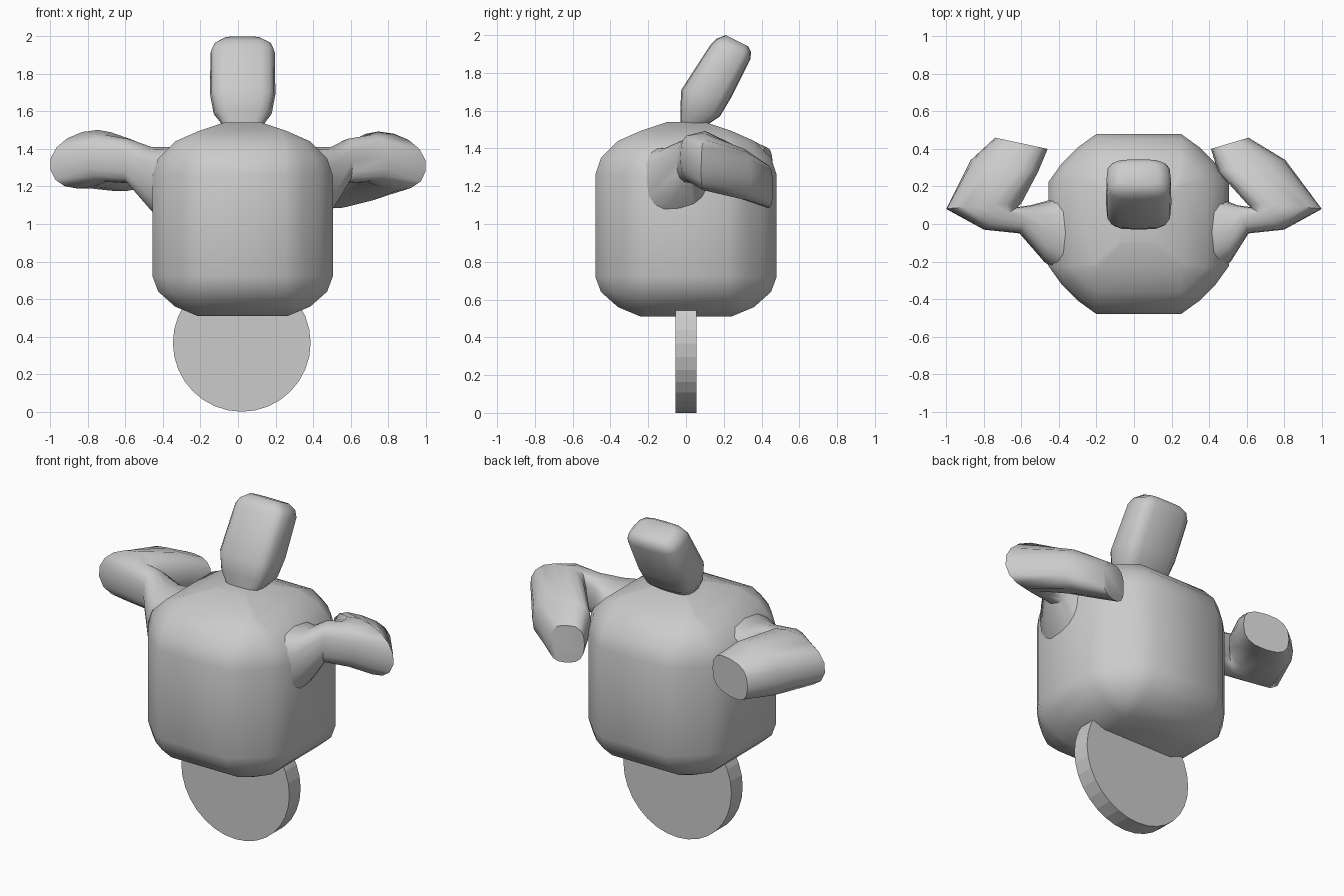
import bpy, bmesh, math
from mathutils import Vector

if "Cube" in bpy.data.objects:
    bpy.data.objects.remove(bpy.data.objects["Cube"])

grey = bpy.data.materials.new("plain grey")
grey.use_nodes = True
grey.diffuse_color = (0.6, 0.6, 0.6, 1)
grey.node_tree.nodes["Principled BSDF"].inputs["Base Color"].default_value = (0.6, 0.6, 0.6, 1)
MID = 0.025


def finish(obj, angle):
    obj.data.materials.append(grey)
    bpy.ops.object.select_all(action='DESELECT')
    obj.select_set(True)
    bpy.context.view_layer.objects.active = obj
    bpy.ops.object.shade_smooth_by_angle(angle=math.radians(angle))


def skin(name, outlines, angle):
    """Join equal-length outlines into a closed tube."""
    bm = bmesh.new()
    loops = [[bm.verts.new(p) for p in outline] for outline in outlines]
    for a, b in zip(loops, loops[1:]):
        for i in range(len(a)):
            j = (i + 1) % len(a)
            bm.faces.new((a[i], a[j], b[j], b[i]))
    bm.faces.new(loops[0])
    bm.faces.new(loops[-1])
    bmesh.ops.recalc_face_normals(bm, faces=bm.faces)
    mesh = bpy.data.meshes.new(name)
    bm.to_mesh(mesh)
    bm.free()
    obj = bpy.data.objects.new(name, mesh)
    bpy.context.collection.objects.link(obj)
    finish(obj, angle)


def rounded(centre, u, v, power, sides=16):
    """Rounded-box outline from a centre, half width and half depth."""
    points = []
    for i in range(sides):
        a = 2 * math.pi * i / sides
        c, s = math.cos(a), math.sin(a)
        points.append(Vector(centre) + Vector(u) * math.copysign(abs(c) ** power, c)
                      + Vector(v) * math.copysign(abs(s) ** power, s))
    return points


def chamfered(z, half):
    """Square outline with broad, slightly curved corners."""
    flat = min(0.225, half * 0.9)
    k = half - flat
    quarter = [(half, -flat), (half, flat), (flat + 0.72 * k, flat + 0.39 * k),
               (flat + 0.39 * k, flat + 0.72 * k)]
    points = []
    for turn in range(4):
        for x, y in quarter:
            for _ in range(turn):
                x, y = -y, x
            points.append((x + MID, y, z))
    return points


# Body: a heavily chamfered box with a domed top; height and half width
levels = [(0.51, 0.24), (0.56, 0.36), (0.64, 0.45), (0.72, 0.48), (1.26, 0.48),
          (1.35, 0.45), (1.44, 0.36), (1.495, 0.235), (1.54, 0.1)]
skin("body", [chamfered(z, half) for z, half in levels], 60)

# Head: a rounded block leaning back on a short neck
# Each section: front y, front z, back y, back z, half width
sections = [
    (-0.1, 1.5, 0.2, 1.48, 0.18),
    (-0.03, 1.54, 0.12, 1.53, 0.115),
    (-0.03, 1.61, 0.18, 1.57, 0.155),
    (-0.025, 1.71, 0.24, 1.67, 0.174),
    (0.13, 1.95, 0.34, 1.87, 0.172),
    (0.16, 1.98, 0.345, 1.91, 0.155),
    (0.21, 2.0, 0.33, 1.94, 0.11),
]
skin("head", [rounded((MID, (fy + by) / 2, (fz + bz) / 2), (w, 0, 0),
                      (0, (by - fy) / 2, (bz - fz) / 2), 0.55)
              for fy, fz, by, bz, w in sections], 50)


# Arms: shoulder flare, upper arm, pointed elbow, forearm pointing backwards
def arm(name, side, drop, shift, palm):
    out = shift * 0.4
    rings = [
        ((0.35 + out, -0.05, 1.19), (0, -0.25, 0), (0, 0, 0.22), 0.75),
        ((0.46 + out, -0.035, 1.24), (0.02, -0.165, 0), (0, 0, 0.17), 0.75),
        ((0.58, 0.025, 1.335), (0.03, -0.075, 0), (0, 0, 0.118), 0.75),
        ((0.71, 0.03, 1.35), (0.09, -0.06, 0), (0, 0, 0.125), 0.8),
        ((0.8, 0.095, 1.345 - drop * 0.1), (0.2, -0.015, -0.055), (0.03, 0, 0.145), 0.95),
        ((0.69 - shift * 0.7, 0.31, 1.325 - drop * 0.7), (0.18, 0.03, -0.02), (0, 0, 0.135), 0.75),
        ((0.6 - shift, 0.43, 1.29 - drop), (palm, 0.03, -0.01), (0, 0, 0.115), 0.75),
    ]
    skin(name, [rounded((side * c[0], c[1], c[2]), (side * u[0], u[1], u[2]),
                        (side * v[0], v[1], v[2]), power)
                for c, u, v, power in rings], 50)


arm("right_arm", -1, 0, 0, 0.14)
arm("left_arm", 1, 0.09, 0.09, 0.1)

# Wheel: a thin flat-sided disc under the body
bpy.ops.mesh.primitive_cylinder_add(vertices=32, radius=0.367, depth=0.11,
                                    location=(0.02, 0, 0.367),
                                    rotation=(math.pi / 2, 0, 0))
wheel = bpy.context.object
wheel.name = "wheel"
finish(wheel, 5)
